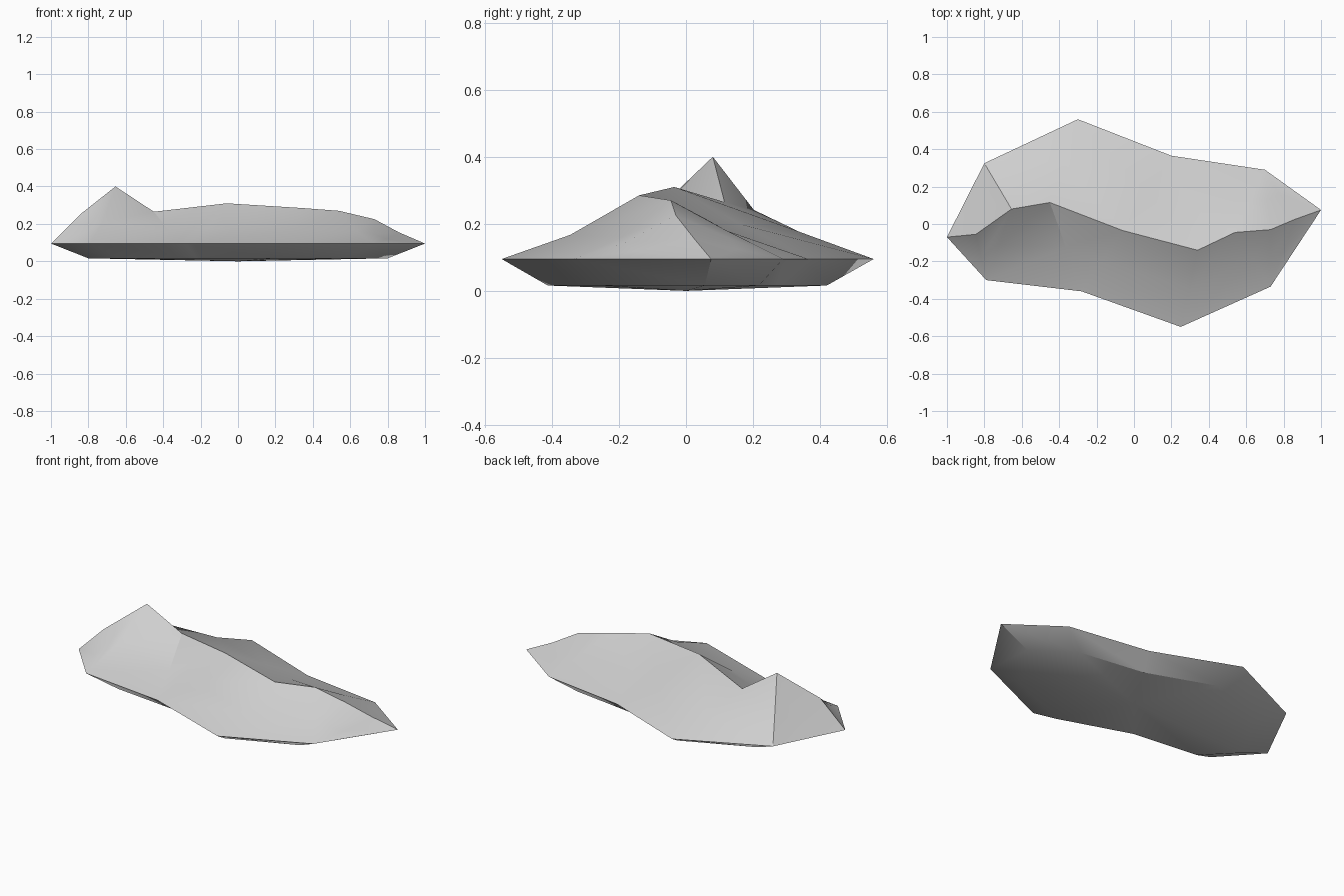
import bpy, bmesh, math
from mathutils import Vector

cube = bpy.data.objects.get("Cube")
if cube:
    bpy.data.objects.remove(cube)

RIM_Z, BASE_Z = 0.095, 0.016

# Ridge crest from the right tip to the left tip
ridge = [(-1, -.07, RIM_Z), (-.845, -.055, .25), (-.655, .08, .4),
         (-.45, .115, .265), (-.06, -.035, .31), (.34, -.14, .285),
         (.54, -.045, .27), (.73, -.03, .225), (.86, .025, .155),
         (1, .075, RIM_Z)]

# Rim corners on each side, and the corner each crest point slopes down to
front_rim = [(-1, -.07), (-.79, -.3), (-.28, -.36), (.25, -.55), (.73, -.335), (1, .075)]
back_rim = [(-1, -.07), (-.8, .325), (-.3, .56), (.2, .365), (.7, .29), (1, .075)]
front_link = [0, 1, 1, 2, 2, 3, 4, 4, 4, 5]
back_link = [0, 1, 1, 2, 3, 3, 4, 4, 4, 5]

bm = bmesh.new()
cache = {}


def vert(co):
    key = tuple(round(c, 4) for c in co)
    if key not in cache:
        cache[key] = bm.verts.new(co)
    return cache[key]


def face(*points):
    corners = list(dict.fromkeys(vert(p) for p in points))
    if len(corners) > 2:
        bm.faces.new(corners)


def strip(lower, upper):
    for i in range(len(lower) - 1):
        face(lower[i], lower[i + 1], upper[i + 1], upper[i])


# Upper slopes: rim, sagging middle row, crest
for rim, link, rise in ((front_rim, front_link, .38), (back_rim, back_link, .48)):
    low = [Vector((*rim[k], RIM_Z)) for k in link]
    top = [Vector(p) for p in ridge]
    middle = []
    for a, b in zip(low, top):
        m = a.lerp(b, .5)
        m.z = a.z + (b.z - a.z) * rise
        middle.append(m)
    strip(low, middle)
    strip(middle, top)

# Undercut sides and shallow base
loop = front_rim + back_rim[-2:0:-1]
for i, (x, y) in enumerate(loop):
    u, v = loop[(i + 1) % len(loop)]
    a, b = (x * .8, y * .75, BASE_Z), (u * .8, v * .75, BASE_Z)
    face((x, y, RIM_Z), (u, v, RIM_Z), b, a)
    face(a, b, (0, 0, 0))

bmesh.ops.recalc_face_normals(bm, faces=bm.faces[:])
mesh = bpy.data.meshes.new("rock")
bm.to_mesh(mesh)
bm.free()

# Stone colour
stone = bpy.data.materials.new("pale grey stone")
stone.use_nodes = True
colour = (.62, .62, .62, 1)
stone.diffuse_color = colour
bsdf = stone.node_tree.nodes["Principled BSDF"]
bsdf.inputs["Base Color"].default_value = colour
bsdf.inputs["Roughness"].default_value = .9
mesh.materials.append(stone)

rock = bpy.data.objects.new("rock", mesh)
bpy.context.collection.objects.link(rock)
bpy.context.view_layer.objects.active = rock
rock.select_set(True)
bpy.ops.object.shade_smooth_by_angle(angle=math.radians(32))
